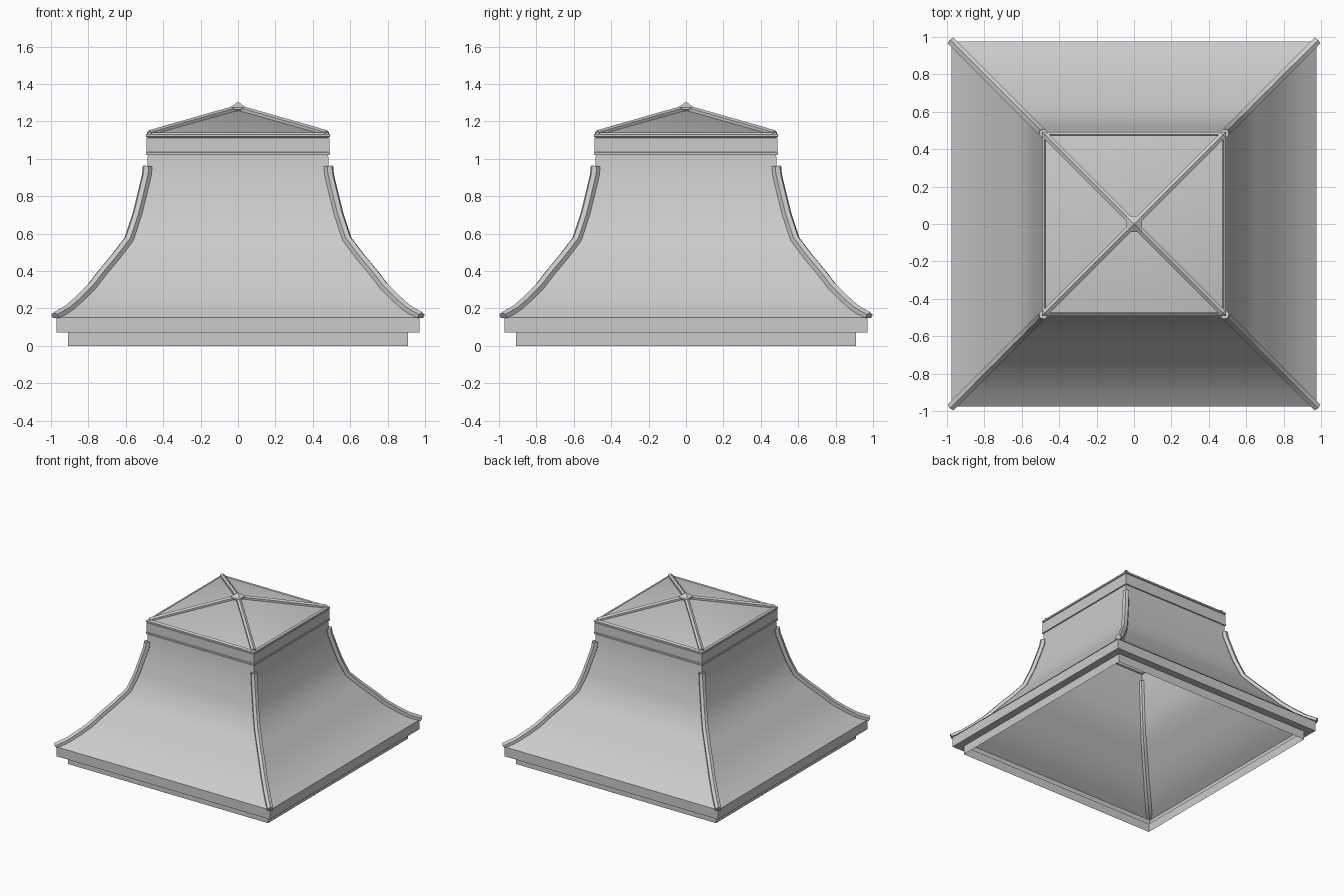
import bpy, bmesh, math
from mathutils import Vector

cube = bpy.data.objects.get("Cube")
if cube:
    bpy.data.objects.remove(cube)

grey = bpy.data.materials.new("plain_grey")
grey.use_nodes = True
color = (0.6, 0.6, 0.6, 1)
grey.diffuse_color = color
grey.node_tree.nodes["Principled BSDF"].inputs["Base Color"].default_value = color


def finish(name, bm):
    bmesh.ops.recalc_face_normals(bm, faces=bm.faces)
    mesh = bpy.data.meshes.new(name)
    bm.to_mesh(mesh)
    bm.free()
    mesh.materials.append(grey)
    ob = bpy.data.objects.new(name, mesh)
    bpy.context.collection.objects.link(ob)
    bpy.ops.object.select_all(action='DESELECT')
    ob.select_set(True)
    bpy.context.view_layer.objects.active = ob
    bpy.ops.object.shade_smooth_by_angle(angle=math.radians(30))
    return ob


def square_shell(name, profile):
    """Stack square rings of (half width, height) into a four-sided skin."""
    bm = bmesh.new()
    rings = []
    for w, z in profile:
        if w == 0:
            rings.append([bm.verts.new((0, 0, z))] * 4)
        else:
            rings.append([bm.verts.new((sx * w, sy * w, z))
                          for sx, sy in ((1, 1), (-1, 1), (-1, -1), (1, -1))])
    for a, b in zip(rings, rings[1:]):
        for i in range(4):
            j = (i + 1) % 4
            quad = [a[i], a[j], b[j], b[i]]
            bm.faces.new(list(dict.fromkeys(quad)))
    return finish(name, bm)


def corner_ribs(name, profile, radius, floor):
    """Sweep a hexagonal rib along the diagonal at all four corners."""
    bm = bmesh.new()
    for k in range(4):
        a = math.pi / 4 + k * math.pi / 2
        out = Vector((math.cos(a), math.sin(a), 0))
        side = Vector((-out.y, out.x, 0))
        path = [out * w * math.sqrt(2) + Vector((0, 0, z)) for w, z in profile]
        rings = []
        for i, p in enumerate(path):
            t = (path[min(i + 1, len(path) - 1)] - path[max(i - 1, 0)]).normalized()
            n = side.cross(t)
            ring = []
            for s in range(6):
                b = s * math.pi / 3 + math.pi / 6
                v = p + (side * math.cos(b) + n * math.sin(b)) * radius
                v.z = max(v.z, floor)
                ring.append(bm.verts.new(v))
            rings.append(ring)
        for r, q in zip(rings, rings[1:]):
            for s in range(6):
                bm.faces.new((r[s], r[s - 1], q[s - 1], q[s]))
        bm.faces.new(rings[0])
        bm.faces.new(rings[-1])
    return finish(name, bm)


# Flared roof, open underneath
flare = [(.975, .15), (.91, .195), (.85, .248), (.785, .313), (.73, .385), (.655, .475),
         (.583, .57), (.54, .7), (.515, .8), (.488, .914), (.482, 1.02)]
square_shell("flared_roof", flare)

# Stepped eaves
square_shell("eaves_fascia", [(.91, .07), (.97, .07), (.97, .15)])
square_shell("base_frame", [(.91, 0), (.91, .07)])

# Upper band with its eave trim
square_shell("upper_band", [(.48, 1.02), (.492, 1.02), (.492, 1.033), (.488, 1.036),
                            (.488, 1.112), (.482, 1.114)])
square_shell("cap_trim", [(.482, 1.114), (.492, 1.118), (.492, 1.13), (.478, 1.141), (.472, 1.134)])

# Shallow pyramid cap
square_shell("pyramid_cap", [(.488, 1.128), (0, 1.265)])

# Ribs along the corners
corner_ribs("flare_ribs", [(.978, .155)] + flare[1:-1] + [(.484, .96)], .026, .148)
corner_ribs("cap_ribs", [(.474, 1.132), (.4, 1.154), (.02, 1.262)], .02, 1.12)

# Finial
square_shell("finial", [(.03, 1.25), (.043, 1.262), (.043, 1.275), (.03, 1.283), (0, 1.305)])
